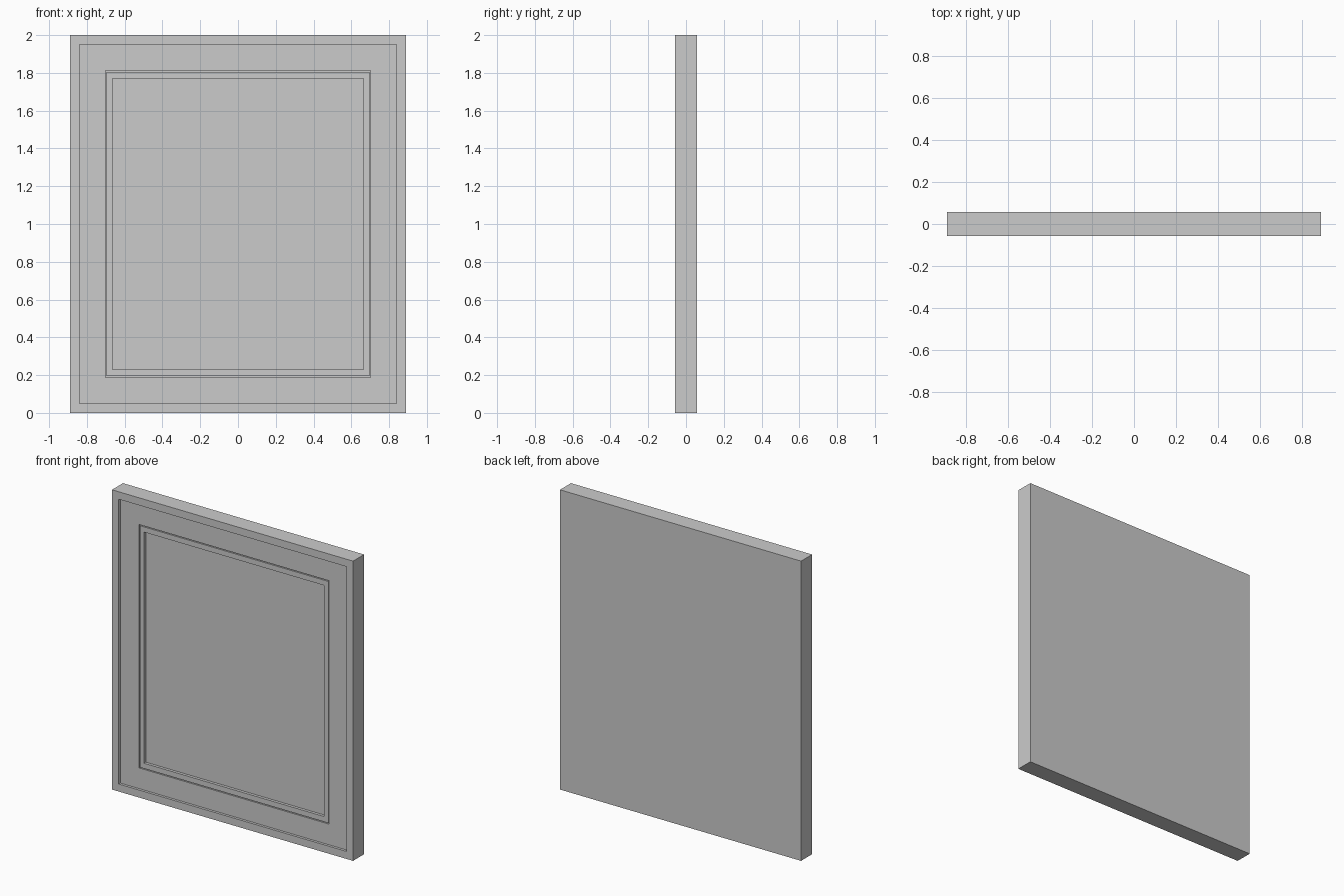
import bpy, bmesh

if "Cube" in bpy.data.objects:
    bpy.data.objects.remove(bpy.data.objects["Cube"])

HALF_DEPTH = 0.058
MID_Z = 1.0

# Stepped section from the back edge to the centre panel: half width, half height, y
PROFILE = [
    (0.89, 1.00, HALF_DEPTH),      # back edge
    (0.89, 1.00, -HALF_DEPTH),     # outer rim
    (0.84, 0.95, -HALF_DEPTH),
    (0.84, 0.95, -0.041),          # recessed border
    (0.702, 0.812, -0.041),
    (0.702, 0.812, -0.030),        # narrow groove
    (0.696, 0.806, -0.030),
    (0.696, 0.806, -0.041),        # inner lip
    (0.665, 0.771, -0.041),
    (0.665, 0.771, -0.022),        # sunken centre panel
]


def rectangle_loop(bm, half_w, half_h, y):
    corners = ((-1, -1), (1, -1), (1, 1), (-1, 1))
    return [bm.verts.new((sx * half_w, y, MID_Z + sz * half_h)) for sx, sz in corners]


def stepped_panel(name, profile):
    bm = bmesh.new()
    loops = [rectangle_loop(bm, *p) for p in profile]
    # Walls and ledges between neighbouring rectangles
    for a, b in zip(loops, loops[1:]):
        for i in range(4):
            j = (i + 1) % 4
            bm.faces.new((a[i], a[j], b[j], b[i]))
    # Flat back and centre panel
    bm.faces.new(loops[0])
    bm.faces.new(loops[-1])
    bmesh.ops.recalc_face_normals(bm, faces=bm.faces)
    mesh = bpy.data.meshes.new(name)
    bm.to_mesh(mesh)
    bm.free()
    obj = bpy.data.objects.new(name, mesh)
    bpy.context.collection.objects.link(obj)
    return obj


stepped_panel("framed_panel", PROFILE)
